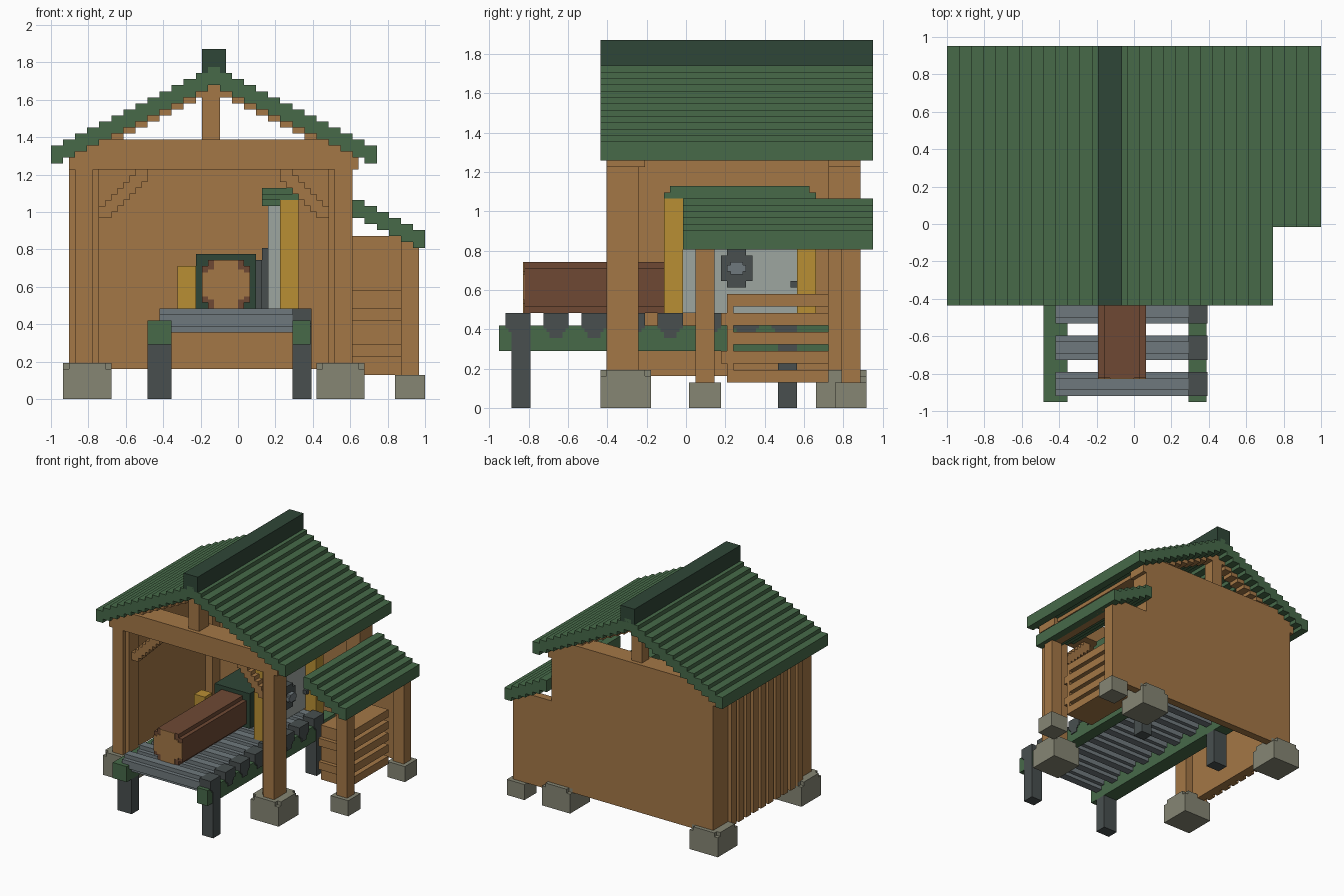
import bpy, bmesh
from mathutils import Matrix, Vector

default = bpy.data.objects.get("Cube")
if default:
    bpy.data.objects.remove(default)

UNIT = 2 / 62                      # one block
ORIGIN = Vector((31, 29.5, 0))     # grid centre in blocks
MIRROR = 54                        # main building mirrors as i -> MIRROR - i


def material(name, r, g, b):
    rgb = [((c / 255 + 0.055) / 1.055) ** 2.4 for c in (r, g, b)]
    mat = bpy.data.materials.new(name)
    mat.use_nodes = True
    mat.diffuse_color = (*rgb, 1)
    mat.node_tree.nodes["Principled BSDF"].inputs["Base Color"].default_value = (*rgb, 1)
    return mat


wood = material("wood", 164, 119, 70)
green = material("roof green", 71, 106, 73)
dark_green = material("dark green", 47, 70, 55)
grey = material("steel grey", 111, 121, 125)
dark_grey = material("dark grey", 72, 79, 79)
pale_grey = material("pale grey", 158, 166, 160)
yellow = material("yellow", 185, 143, 52)
bark = material("bark", 110, 73, 52)
stone = material("stone", 134, 134, 116)


def build(name, mat, *boxes):
    """One object from blocks given as (x0, x1, y0, y1, z0, z1) in grid units."""
    bm = bmesh.new()
    for x0, x1, y0, y1, z0, z1 in boxes:
        centre = (Vector((x0 + x1, y0 + y1, z0 + z1)) / 2 - ORIGIN) * UNIT
        size = Vector((x1 - x0, y1 - y0, z1 - z0)) * UNIT
        bmesh.ops.create_cube(bm, matrix=Matrix.Translation(centre) @ Matrix.Diagonal((*size, 1)))
    mesh = bpy.data.meshes.new(name)
    bm.to_mesh(mesh)
    bm.free()
    mesh.materials.append(mat)
    obj = bpy.data.objects.new(name, mesh)
    bpy.context.collection.objects.link(obj)
    return obj


def mirrored(boxes):
    return list(boxes) + [(MIRROR - b[1], MIRROR - b[0], *b[2:]) for b in boxes]


def notched(box, axis, cut=1):
    """Two crossing blocks: a bar along axis with its long corners cut out."""
    result = []
    for side in range(3):
        if side != axis:
            b = list(box)
            b[2 * side] += cut
            b[2 * side + 1] -= cut
            result.append(tuple(b))
    return result


# Main roof, stepped on both slopes
steps = [(2 * s, 2 * s + 2, 16, 59, 39 + s, 42 + s) for s in range(13)]
build("main_roof", green, *mirrored(steps), (26, 28, 16, 59, 52, 55))
build("ridge_cap", dark_green, (25, 29, 16, 59, 54, 58))

# Corner posts on stone footings
for label, y in (("front", 16), ("back", 50)):
    for side, x in (("left", 44), ("right", 2)):
        side = "left" if x == 44 else "right"
        build(f"{label}_{side}_footing", stone, (x, x + 8, y, y + 8, 0, 5),
              *notched((x, x + 8, y, y + 8, 5, 6), 2))
        build(f"{label}_{side}_post", wood, (x + 2, x + 6, y + 2, y + 6, 6, 39))
build("front_post_boards", wood, *mirrored([(4, 7, 17, 18, 6, 38)]))

# Gable frames: tie beam, king post and rafters
for label, y0, y1 in (("front", 17, 23), ("back", 52, 57)):
    build(f"{label}_tie_beam", wood, (4, 50, y0, y1, 38, 43), (3, 4, y0, y1, 38, 41),
          (50, 51, y0, y1, 38, 41))
    build(f"{label}_king_post", wood, (25, 28, y0 + 1, y1 - 1, 43, 53))
    rafters = [(2 * s, 2 * s + 2, y0 + 1, y1 - 1, 38 + s, 39 + s) for s in range(3, 13)]
    build(f"{label}_rafters", wood, *mirrored(rafters), (26, 28, y0 + 1, y1 - 1, 51, 52))
build("front_braces", wood,
      *mirrored([(8 + s, 10 + s, 19, 21, 30 + s, 32 + s) for s in range(7)]))

# Walls: solid back, boarded long side, open side with a plate beam
build("back_wall", wood, (4, 50, 55, 57, 5, 43))
build("side_wall", wood, (4, 6, 22, 52, 5, 40))
build("side_wall_boards", wood, *[(3, 4, y, y + 2, 5, 40) for y in range(22, 52, 3)])
build("side_plate_beam", wood, (47, 50, 22, 52, 39, 41))

# Lean-to shed
build("shed_roof", green,
      *[(60 - 2 * t, 62 - 2 * t, 29, 59, 25 + t, 28 + t) for t in range(6)])
for label, y in (("front", 31), ("back", 54)):
    build(f"shed_{label}_post", wood, (58, 61, y, y + 3, 4, 26))
    build(f"shed_{label}_footing", stone, (57, 62, y - 1, y + 4, 0, 4))
build("shed_back_wall", wood, (50, 58, 55, 57, 4, 27))
build("shed_beam", wood, (58, 61, 31, 57, 25, 26))

# Stacked boards in the shed
build("board_stack", wood, *[(50, 58, 35 + (z // 3) % 2, 52, z, z + 2) for z in range(4, 17, 3)])
build("board_spacers", wood, *[(50, 58, 36, 37, z, z + 1) for z in range(6, 16, 3)])

# Roller table
build("table_rails", green, (16, 20, 0, 52, 9, 13), (40, 43, 0, 52, 9, 13))
for label, y in (("front", 2), ("back", 44)):
    build(f"table_{label}_legs", dark_grey, (16, 20, y, y + 3, 0, 9), (40, 43.2, y, y + 3, 0, 15))
for n in range(8):
    y = 1 + 6 * n
    build(f"roller_{n + 1}", grey, *notched((18, 40, y, y + 4, 11, 15), 0))
    build(f"roller_bracket_{n + 1}", dark_grey, (40, 43.2, y, y + 4, 12.5, 15),
          (40, 43.2, y + 0.5, y + 3.5, 12, 12.5), (40, 43.2, y + 1, y + 3, 11, 12))

# Log with a pale cut end
build("log", bark, *notched((25, 33, 4, 30, 15, 23), 1))
build("log_cut_end", wood, *notched((25, 33, 3.8, 4, 15, 23), 1, 2),
      (26, 32, 3.8, 4, 16.5, 21.5))

# Saw machine
build("saw_housing", dark_green, (24, 34, 30, 46, 15, 24))
build("saw_blade", dark_grey, (34, 35, 32, 43, 15, 23), (35, 36, 33, 42, 15, 25))
build("saw_panel", pale_grey, (36, 38, 29, 47, 15, 33))
build("saw_frame_posts", yellow, (38, 41, 26, 29, 13, 33), (38, 41, 47, 50, 13, 33))
build("saw_guide_post", yellow, (21, 24, 26, 29, 15, 22))
build("saw_hood", green, (35, 41, 27, 49, 32, 35), (35, 41, 26, 50, 33, 34))
build("saw_wheel", dark_grey, *notched((38, 40, 35, 40, 19, 25), 0))
build("wheel_hub", grey, *notched((40, 41, 36, 39, 21, 23), 0, 0.5))
build("saw_switch", dark_grey, (38, 39, 46, 47, 19, 20))
